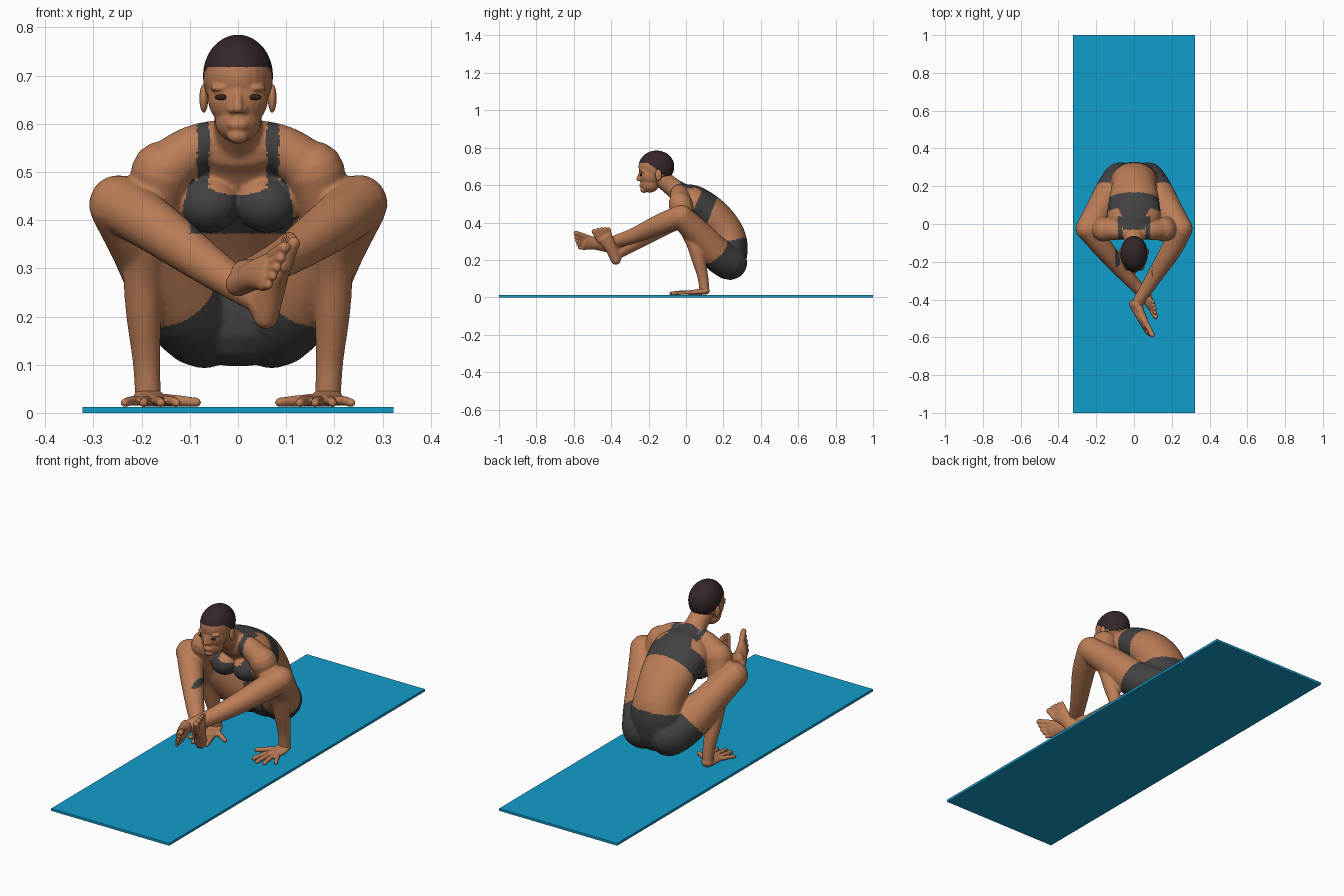
import bpy, bmesh, math
from mathutils import Vector, Matrix

if "Cube" in bpy.data.objects:
    bpy.data.objects.remove(bpy.data.objects["Cube"])


def material(name, rgb):
    m = bpy.data.materials.new(name)
    m.diffuse_color = (*rgb, 1)
    m.use_nodes = True
    m.node_tree.nodes["Principled BSDF"].inputs["Base Color"].default_value = m.diffuse_color
    return m


SKIN = material("skin", (0.50, 0.205, 0.095))
CLOTH = material("charcoal cloth", (0.055, 0.052, 0.052))
HAIR = material("dark hair", (0.034, 0.02, 0.022))
MAT = material("blue mat", (0.006, 0.34, 0.6))
EYE = material("eye dark", (0.03, 0.015, 0.012))


def five(p):
    return tuple(p) if len(p) == 5 else (*p, p[3])


def tube(bm, pts, side=(1, 0, 0), n=20, k=4):
    """Round-ended loft through points (x, y, z, radius along side, other radius)."""
    pts = [five(p) for p in pts]
    ext = [pts[0]] + pts + [pts[-1]]
    path = []
    for i in range(len(pts) - 1):
        a, b, c, d = ext[i:i + 4]
        for j in range(k):
            t = j / k
            path.append([0.5 * (2 * q + (r - p) * t + (2 * p - 5 * q + 4 * r - s) * t * t
                                + (3 * q - p - 3 * r + s) * t ** 3)
                         for p, q, r, s in zip(a, b, c, d)])
    path.append(list(pts[-1]))
    cs = [Vector(p[:3]) for p in path]
    rings = []
    for i, p in enumerate(path):
        t = (cs[min(i + 1, len(cs) - 1)] - cs[max(i - 1, 0)]).normalized()
        rings.append((cs[i], t, p[3], p[4]))

    def cap(ring, sign):
        c, t, ra, rb = ring
        return [(c + sign * t * min(ra, rb) * math.sin(a), t, ra * math.cos(a), rb * math.cos(a))
                for a in (0.45, 0.9, 1.3)]
    rings = cap(rings[0], -1)[::-1] + rings + cap(rings[-1], 1)
    loops = []
    for c, t, ra, rb in rings:
        u = Vector(side)
        u = (u - t * u.dot(t)).normalized()
        v = t.cross(u)
        loops.append([bm.verts.new(c + u * ra * math.cos(2 * math.pi * i / n)
                                   + v * rb * math.sin(2 * math.pi * i / n)) for i in range(n)])
    for a, b in zip(loops, loops[1:]):
        for i in range(n):
            bm.faces.new((a[i], a[(i + 1) % n], b[(i + 1) % n], b[i]))
    bm.faces.new(loops[0][::-1])
    bm.faces.new(loops[-1])


def ball(bm, c, r):
    bmesh.ops.create_uvsphere(bm, u_segments=24, v_segments=16, radius=1,
                              matrix=Matrix.Translation(c) @ Matrix.Diagonal((*r, 1)))


def finish(name, bm, mats, voxel=0, smooth=0, rule=None):
    """Turn a bmesh into an object, fuse it, and colour faces by a rule."""
    me = bpy.data.meshes.new(name)
    bmesh.ops.recalc_face_normals(bm, faces=bm.faces)
    bm.to_mesh(me)
    bm.free()
    ob = bpy.data.objects.new(name, me)
    bpy.context.collection.objects.link(ob)
    if voxel:
        m = ob.modifiers.new("fuse", 'REMESH')
        m.mode, m.voxel_size = 'VOXEL', voxel
        m = ob.modifiers.new("soften", 'SMOOTH')
        m.factor, m.iterations = 0.5, smooth
        ev = ob.evaluated_get(bpy.context.evaluated_depsgraph_get())
        me = bpy.data.meshes.new_from_object(ev)
        ob.modifiers.clear()
        ob.data = me
    me.materials.clear()
    for m in mats:
        me.materials.append(m)
    for p in me.polygons:
        p.use_smooth = True
        p.material_index = rule(p.center, p.normal) if rule else 0
    return ob


# Exercise mat
bm = bmesh.new()
bmesh.ops.create_cube(bm, size=1, matrix=Matrix.Translation((0, 0, 0.006))
                      @ Matrix.Diagonal((0.646, 2, 0.012, 1)))
for p in finish("exercise_mat", bm, [MAT]).data.polygons:
    p.use_smooth = False

# Body: torso, arms, legs
torso = [(0, .225, .19, .125, .095), (0, .23, .27, .125, .1), (0, .205, .35, .118, .1),
         (0, .13, .44, .132, .1), (0, .035, .515, .14, .088), (0, -.025, .55, .10, .062)]
neck = [(0, -.02, .55, .06), (0, -.08, .595, .05), (0, -.14, .645, .05)]
arm = [(.158, -.03, .5, .064), (.18, -.005, .41, .054), (.195, .04, .3, .043),
       (.196, .065, .21, .037), (.19, .09, .11, .029), (.187, .098, .04, .027)]
thigh = [(.072, .233, .187, .095), (.12, .165, .23, .09), (.19, .06, .345, .074), (.248, -.025, .432, .062)]
shin_front = [(.25, -.025, .434, .061), (.195, -.14, .39, .055), (.10, -.29, .325, .041), (.015, -.425, .285, .03)]
shin_back = [(-.246, -.025, .434, .06), (-.17, -.12, .385, .055), (-.06, -.25, .305, .042), (.045, -.365, .235, .03)]


def flip(pts, s):
    return [(p[0] * s, *p[1:]) for p in pts]


bm = bmesh.new()
tube(bm, torso, n=32)
tube(bm, neck)
for s in (1, -1):
    tube(bm, flip(arm, s))
    tube(bm, flip(thigh, s), (0, 0, 1), 28)
    tube(bm, flip([(.03, -.04, .57, .04), (.09, -.035, .548, .05), (.15, -.03, .505, .058)], s), (0, 0, 1))
    ball(bm, (s * .06, -.015, .432), (.064, .064, .058))
tube(bm, shin_front, (0, 0, 1))
tube(bm, shin_back, (0, 0, 1))

chains = [("torso", torso), ("skin", neck), ("skin", shin_front), ("skin", shin_back)]
for s in (1, -1):
    chains += [("skin", flip(arm, s)), ("thigh", flip(thigh, s))]
segments = []
for label, pts in chains:
    for i, (a, b) in enumerate(zip(pts, pts[1:])):
        A, D = Vector(a[:3]), Vector(b[:3]) - Vector(a[:3])
        segments.append((label, i, A, D, D.length_squared, a[3], b[3]))


def clothing(p, n):
    best = (9, "", 0)
    for label, i, A, D, l2, ra, rb in segments:
        t = min(max((p - A).dot(D) / l2, 0), 1)
        d = (p - A - D * t).length / (ra + (rb - ra) * t)
        if d < best[0]:
            best = (d, label, i + t)
    d, label, t = best
    x, y, z = abs(p.x), p.y, p.z
    # shorts
    if label == "thigh" and t < 1.12 and z < .32:
        return 1
    if label == "torso" and z < .30 + (y - .22) * .2:
        return 1
    # sports top: back band, racer back, cups and straps
    if x < .15 and z > .372 and y < .13 + (z - .44) * .4 and (label == "torso" or x < .1):
        band = y > .045 + (z - .48) * .45 and label == "torso"
        racer = n.z > .3 and y > -.03 and x < .058 + max(0, y - .03) * .5
        cups = y < .06 and z < .452 + x * x * 4 and x < .128 - (z - .43) * .6
        strap = .06 < x < .085 and y < .04
        if band or cups or strap or (racer and n.y > -.2):
            return 1
    return 0


finish("body", bm, [SKIN, CLOTH], .005, 7, clothing)

# Hands flat on the mat with spread fingers
for s, side in ((1, "left"), (-1, "right")):
    bm = bmesh.new()
    tube(bm, flip([(.188, .105, .036, .027, .022), (.183, .07, .029, .036, .016), (.176, .015, .025, .037, .012)], s))
    for bx, by, ex, ey, r in ((.148, .01, .128, -.06, .0095), (.168, .005, .16, -.08, .0095),
                              (.19, .005, .196, -.072, .0095), (.207, .015, .235, -.04, .009)):
        tube(bm, flip([(bx, by, .025, r + .002), ((bx + ex) / 2, (by + ey) / 2, .025, r + .001), (ex, ey, .021, r)], s), n=12)
    tube(bm, flip([(.168, .07, .027, .014), (.125, .045, .025, .012), (.086, .022, .022, .0095)], s), (0, 0, 1), 12)
    finish(side + "_hand", bm, [SKIN], .0035, 2)


# Feet
def foot(name, ankle, heel, ball_c, toe, across):
    bm = bmesh.new()
    ankle, heel, ball_c, toe, w = (Vector(v) for v in (ankle, heel, ball_c, toe, across))
    w.normalize()
    mid = (heel + ball_c) / 2 + (ankle - heel) * .25
    tube(bm, [(*heel, .027, .026), (*mid, .033, .027), (*ball_c, .043, .018)], w)
    tube(bm, [(*ankle, .031), (*((ankle + heel) / 2), .028), (*heel, .024)], w)
    tube(bm, [(*ankle, .03), (*(ankle * .45 + ball_c * .55), .03, .02), (*ball_c, .036, .014)], w)
    f = toe - ball_c
    for i in range(5):
        o = (.032, .012, -.005, -.02, -.035)[i]
        r = (.0135, .0105, .010, .0095, .009)[i]
        b = ball_c + w * o
        e = b + f * (1, .98, .9, .78, .62)[i] + w * o * .15
        tube(bm, [(*b, r + .001), (*((b + e) / 2), r), (*e, r)], w, 12)
    finish(name, bm, [SKIN], .0035, 3)


foot("left_foot", (.015, -.425, .288), (.0, -.425, .268), (.062, -.54, .295), (.085, -.588, .308), (.03, 0, .09))
foot("right_foot", (.045, -.368, .235), (.058, -.375, .2), (.095, -.435, .318), (.112, -.458, .368), (.1, -.9, -.42))

# Head with painted hair
bm = bmesh.new()
ball(bm, (0, -.158, .699), (.073, .096, .086))
ball(bm, (0, -.19, .655), (.063, .06, .066))
ball(bm, (0, -.193, .607), (.048, .05, .047))
ball(bm, (0, -.225, .575), (.022, .02, .017))
ball(bm, (0, -.236, .598), (.022, .013, .012))
tube(bm, [(0, -.242, .672, .008), (0, -.25, .65, .009), (0, -.255, .632, .011)], n=12)
for s in (1, -1):
    ball(bm, (s * .011, -.244, .629), (.009, .011, .008))
    ball(bm, (s * .034, -.226, .674), (.024, .02, .008))


def hairline(p, n):
    back = min(max((p.y + .2) / .11, 0), 1)
    return 1 if p.z > .717 - back * .085 else 0


finish("head", bm, [SKIN, HAIR], .004, 4, hairline)

# Ears and eyes
for s, side in ((1, "left"), (-1, "right")):
    bm = bmesh.new()
    ball(bm, (s * .071, -.147, .653), (.009, .017, .03))
    finish(side + "_ear", bm, [SKIN])
    bm = bmesh.new()
    ball(bm, (s * .032, -.2405, .655), (.017, .005, .006))
    finish(side + "_eye", bm, [EYE])
